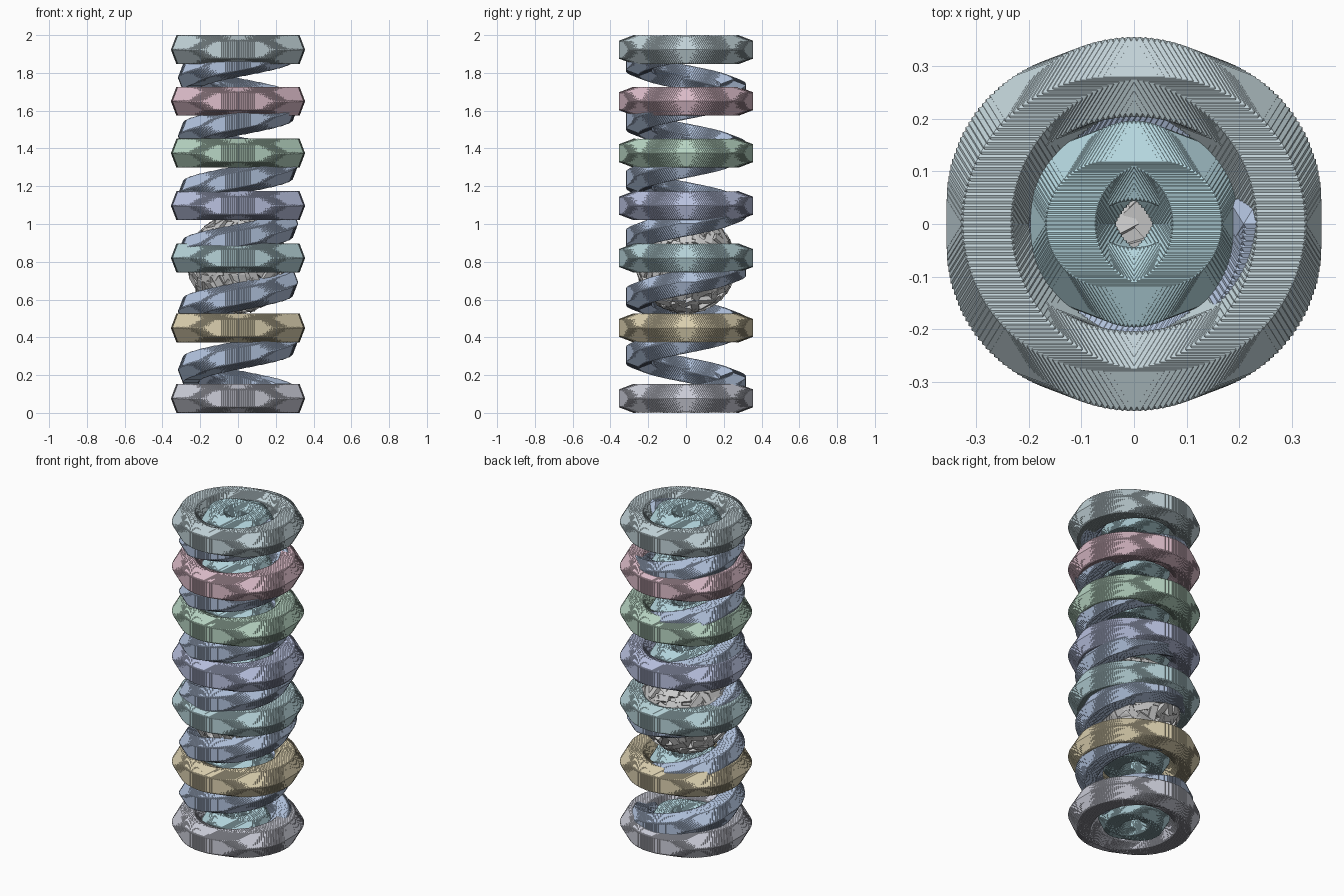
import bpy, math, random
from mathutils import Vector, Matrix, Quaternion

if "Cube" in bpy.data.objects:
    bpy.data.objects.remove(bpy.data.objects["Cube"])

random.seed(4)
PHI = (1 + 5 ** 0.5) / 2

# Icosahedral bead: 12 corners from three crossed golden rectangles
CORNERS = []
for a in (-1, 1):
    for b in (-PHI, PHI):
        CORNERS += [Vector((a, 0, b)), Vector((b, a, 0)), Vector((0, b, a))]
CORNERS = [c.normalized() for c in CORNERS]
EDGE = min((CORNERS[0] - c).length for c in CORNERS[1:]) * 1.01
FACES = []
for i in range(12):
    for j in range(i + 1, 12):
        for k in range(j + 1, 12):
            p, q, r = CORNERS[i], CORNERS[j], CORNERS[k]
            if max((p - q).length, (q - r).length, (p - r).length) < EDGE:
                out = (q - p).cross(r - p).dot(p) > 0
                FACES.append((i, j, k) if out else (i, k, j))


def make_object(name, verts, faces, color=None):
    mesh = bpy.data.meshes.new(name)
    mesh.from_pydata(verts, [], faces)
    mesh.update()
    ob = bpy.data.objects.new(name, mesh)
    bpy.context.collection.objects.link(ob)
    if color:
        mat = bpy.data.materials.new(name + "_paint")
        mat.diffuse_color = (*color, 1)
        mat.use_nodes = True
        mat.node_tree.nodes["Principled BSDF"].inputs["Base Color"].default_value = mat.diffuse_color
        mesh.materials.append(mat)
    return ob


def beads(name, centres, size, color):
    """String of closely overlapping beads, all with the same orientation."""
    verts, faces = [], []
    for c in centres:
        n = len(verts)
        verts += [c + p * size for p in CORNERS]
        faces += [tuple(n + i for i in f) for f in FACES]
    return make_object(name, verts, faces, color)


def circle(radius, z, count):
    return [Vector((radius * math.cos(2 * math.pi * i / count),
                    radius * math.sin(2 * math.pi * i / count), z))
            for i in range(count)]


# Stacked outer rings, each with a smaller teal ring nested inside
RINGS = [
    ("bottom", 0.077, (0.60, 0.61, 0.69)),
    ("gold", 0.45, (0.71, 0.63, 0.43)),
    ("teal", 0.82, (0.47, 0.65, 0.69)),
    ("indigo", 1.097, (0.49, 0.54, 0.75)),
    ("green", 1.375, (0.48, 0.67, 0.55)),
    ("pink", 1.65, (0.72, 0.51, 0.59)),
    ("top", 1.923, (0.54, 0.65, 0.69)),
]
for label, z, color in RINGS:
    beads(label + "_outer_ring", circle(0.279, z, 160), 0.09, color)
    beads(label + "_inner_ring", circle(0.12, z, 96), 0.09, (0.47, 0.69, 0.75))

# Six-turn spiral winding up through the rings
STEPS = 840
spiral = []
for i in range(STEPS + 1):
    t = i / STEPS
    a = 12 * math.pi * t
    spiral.append(Vector((0.25 * math.cos(a), 0.25 * math.sin(a), 0.073 + 1.857 * t)))
beads("spiral", spiral, 0.08, (0.44, 0.54, 0.72))

# Grey rough core: ball covered with randomly turned plates
MIDDLE = Vector((0, 0, 0.79))
bpy.ops.mesh.primitive_ico_sphere_add(subdivisions=3, radius=0.245, location=MIDDLE)
bpy.context.object.name = "core_ball"
CUBE = [Vector((x, y, z)) for x in (-1, 1) for y in (-1, 1) for z in (-1, 1)]
SIDES = [(0, 1, 3, 2), (4, 6, 7, 5), (0, 4, 5, 1), (2, 3, 7, 6), (0, 2, 6, 4), (1, 5, 7, 3)]
verts, faces = [], []
PLATES = 220
for i in range(PLATES):
    h = 1 - 2 * (i + 0.5) / PLATES
    w = math.sqrt(1 - h * h)
    a = i * math.pi * (3 - 5 ** 0.5)
    normal = Vector((w * math.cos(a), w * math.sin(a), h))
    turn = normal.to_track_quat('Z', 'Y') @ Quaternion((0, 0, 1), random.uniform(0, math.pi))
    turn = turn @ Quaternion((1, 0, 0), random.uniform(-0.25, 0.25))
    n = len(verts)
    for c in CUBE:
        verts.append(MIDDLE + normal * 0.25 + turn @ Vector((c.x * 0.045, c.y * 0.02, c.z * 0.012)))
    faces += [tuple(n + k for k in f) for f in SIDES]
make_object("core_plates", verts, faces)
